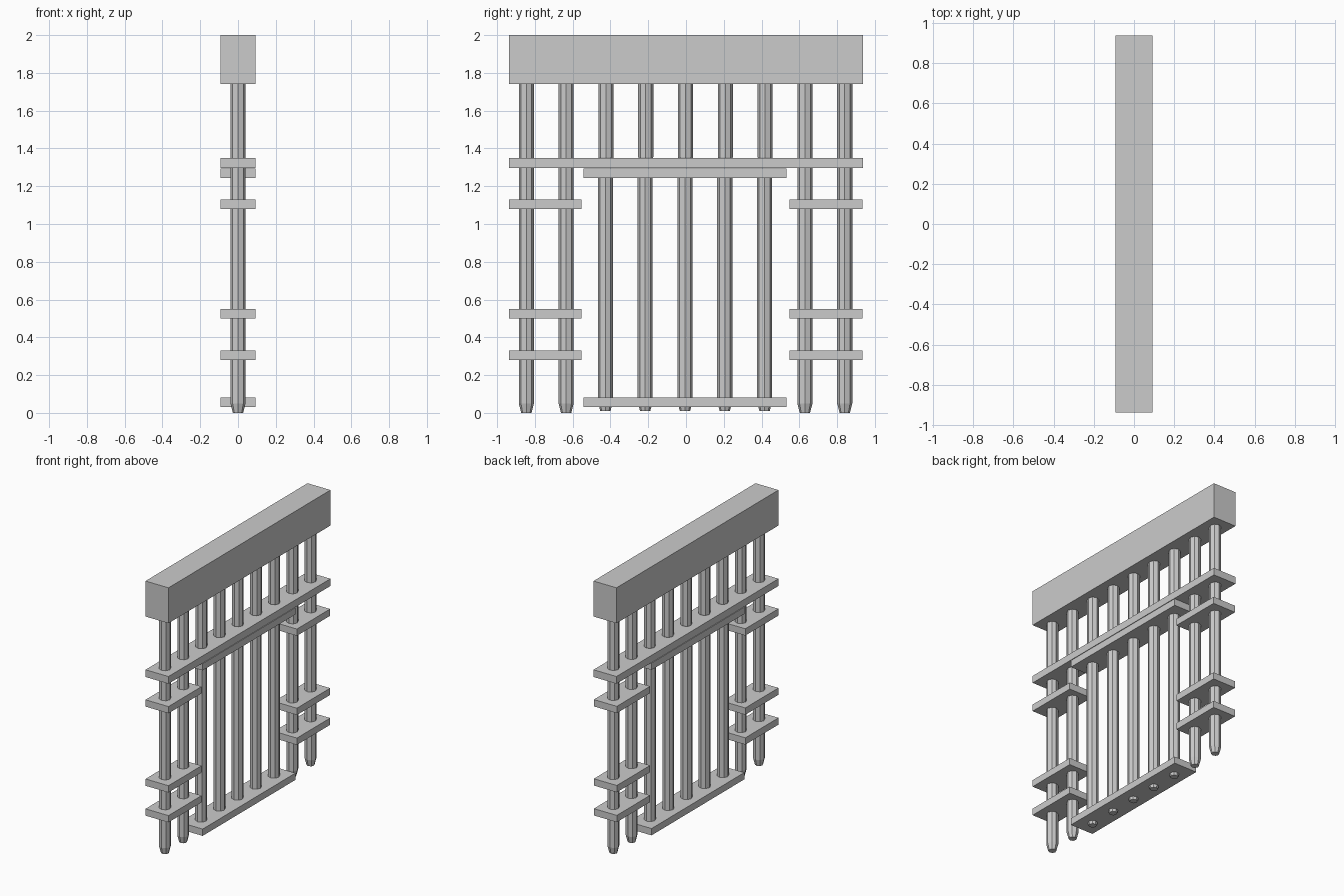
import bpy, bmesh, math

if "Cube" in bpy.data.objects:
    bpy.data.objects.remove(bpy.data.objects["Cube"])

HALF_X = 0.093      # half depth of beam and rails
MID_Y = -0.0025     # middle of the bar row
STEP = 0.2107       # spacing of the bars
SIDES = 8


def rail(name, y0, y1, z0, z1):
    bm = bmesh.new()
    bmesh.ops.create_cube(bm, size=1)
    for v in bm.verts:
        v.co = (v.co.x * 2 * HALF_X, (y0 + y1) / 2 + v.co.y * (y1 - y0),
                (z0 + z1) / 2 + v.co.z * (z1 - z0))
    finish(name, bm)


def bar(name, y, z0, z1, r=0.04, tip=0.05):
    # upright faceted bar with a tapered lower tip
    bm = bmesh.new()
    rings = []
    for z, rad in ((z0, r * 0.68), (z0 + tip, r), (z1, r)):
        rings.append([bm.verts.new((rad * math.cos(2 * math.pi * i / SIDES),
                                    y + rad * math.sin(2 * math.pi * i / SIDES), z))
                      for i in range(SIDES)])
    for a, b in zip(rings, rings[1:]):
        for i in range(SIDES):
            j = (i + 1) % SIDES
            bm.faces.new((a[i], a[j], b[j], b[i]))
    bm.faces.new(rings[0][::-1])
    bm.faces.new(rings[-1])
    finish(name, bm)


def finish(name, bm):
    me = bpy.data.meshes.new(name)
    bm.to_mesh(me)
    bm.free()
    bpy.context.collection.objects.link(bpy.data.objects.new(name, me))


# Top beam and full-width rail
rail("top_beam", -0.938, 0.938, 1.74, 2.0)
rail("cross_rail", -0.938, 0.938, 1.297, 1.35)

# Door frame rails
rail("door_top_rail", -0.542, 0.532, 1.243, 1.293)
rail("door_bottom_rail", -0.542, 0.532, 0.031, 0.081)

# Short rails of the side panels
for z in (1.08, 0.5, 0.281):
    rail("left_panel_rail", -0.938, -0.554, z, z + 0.05)
    rail("right_panel_rail", 0.549, 0.934, z, z + 0.05)

# Bars: long ones at the sides, split ones above and in the door
for i in range(-4, 5):
    y = MID_Y + i * STEP
    if abs(i) > 2:
        bar("side_bar", y, 0.0, 1.75)
    else:
        bar("upper_bar", y, 1.305, 1.75)
        bar("door_bar", y - 0.003, 0.01, 1.26)
